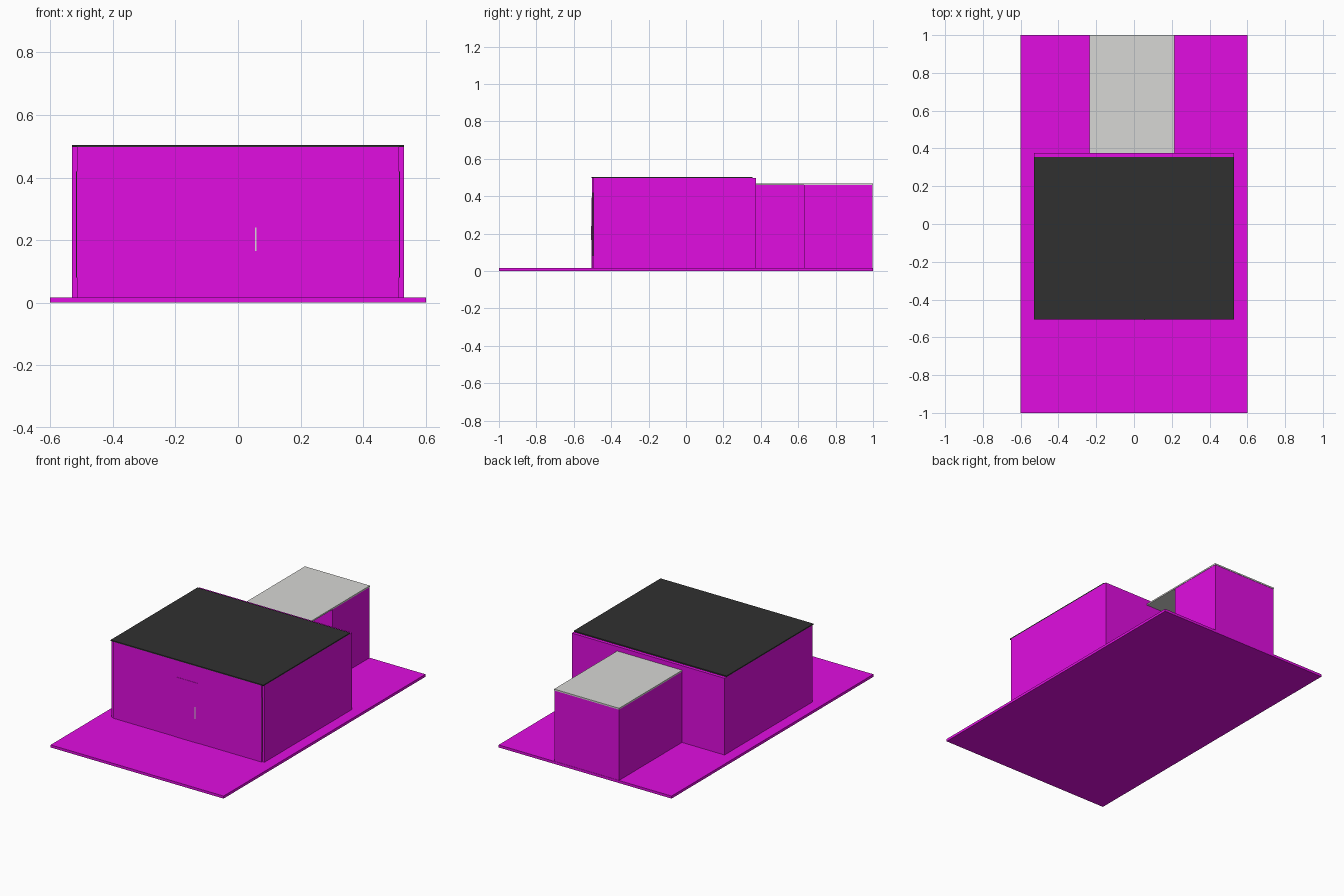
import bpy

cube = bpy.data.objects.get("Cube")
if cube:
    bpy.data.objects.remove(cube, do_unlink=True)


def material(name, rgb):
    mat = bpy.data.materials.new(name)
    mat.use_nodes = True
    mat.diffuse_color = (*rgb, 1)
    mat.node_tree.nodes["Principled BSDF"].inputs["Base Color"].default_value = (*rgb, 1)
    return mat


magenta = material("magenta", (0.75, 0.004, 0.75))
charcoal = material("charcoal", (0.03, 0.03, 0.03))
pale_grey = material("pale grey", (0.68, 0.68, 0.66))


def box(name, x, y, z, mat):
    """Flat-sided box spanning the given (low, high) ranges."""
    bpy.ops.mesh.primitive_cube_add(size=1)
    obj = bpy.context.object
    obj.name = name
    for vert in obj.data.vertices:
        vert.co = [r[1] if c > 0 else r[0] for c, r in zip(vert.co, (x, y, z))]
    obj.data.materials.append(mat)
    return obj


FLOOR = 0.016
EAVE = 0.497

# Ground slab
box("ground_slab", (-0.6, 0.6), (-1, 1), (0, FLOOR), magenta)

# Main house with its front cladding and flat roof
box("main_house", (-0.53, 0.53), (-0.495, 0.375), (FLOOR, EAVE), magenta)
box("front_cladding", (-0.515, 0.515), (-0.502, -0.495), (FLOOR, EAVE), magenta)
box("main_roof", (-0.53, 0.53), (-0.505, 0.355), (EAVE, 0.504), charcoal)

# Dark glazing edges at both ends of the cladding
for side, name in ((-1, "right_glazing_edge"), (1, "left_glazing_edge")):
    ends = sorted((side * 0.515, side * 0.518))
    box(name, ends, (-0.501, -0.495), (0.08, 0.42), charcoal)

# Front door and its handle
box("front_door", (-0.08, 0.082), (-0.504, -0.502), (FLOOR, 0.392), magenta)
box("door_handle", (0.054, 0.059), (-0.507, -0.504), (0.165, 0.24), pale_grey)

# Rear room, joined to the house by a covered passage open on one side
box("rear_room", (-0.235, 0.213), (0.63, 0.998), (FLOOR, 0.46), magenta)
box("passage_wall", (-0.235, -0.22), (0.375, 0.63), (FLOOR, 0.46), magenta)
box("rear_roof", (-0.236, 0.215), (0.375, 1), (0.46, 0.469), pale_grey)
